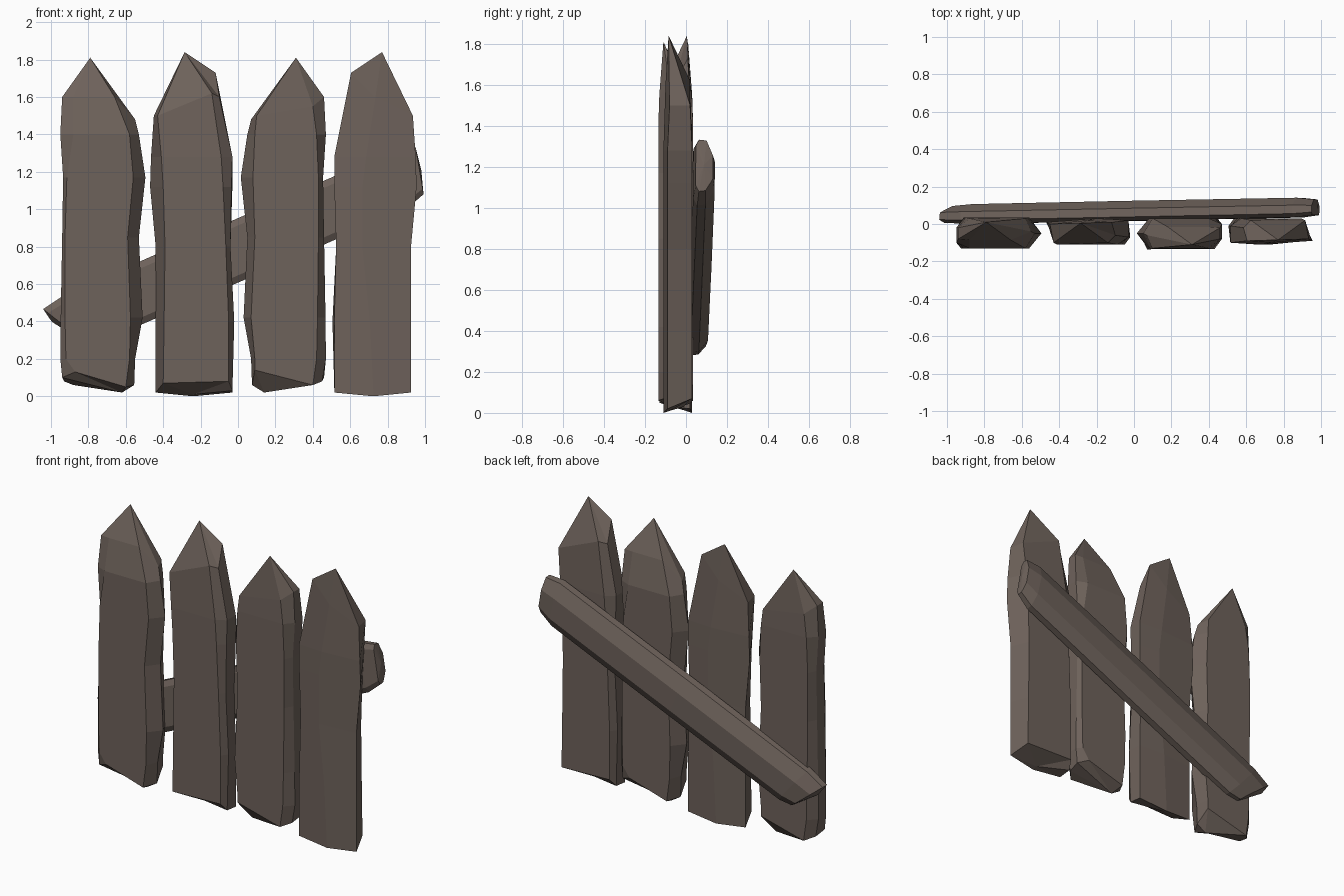
import bpy, bmesh, math

if "Cube" in bpy.data.objects:
    bpy.data.objects.remove(bpy.data.objects["Cube"])

wood = bpy.data.materials.new("wood")
wood.diffuse_color = (0.155, 0.122, 0.104, 1)
wood.use_nodes = True
wood.node_tree.nodes["Principled BSDF"].inputs["Base Color"].default_value = wood.diffuse_color


def loft(name, rings, start, end):
    """Skin a stack of rings and close both ends with a fan to a point."""
    bm = bmesh.new()
    loops = [[bm.verts.new(p) for p in r] for r in rings]
    n = len(loops[0])
    for a, b in zip(loops, loops[1:]):
        for i in range(n):
            j = (i + 1) % n
            bm.faces.new((a[i], a[j], b[j], b[i]))
    for ring, tip in ((loops[0], start), (loops[-1], end)):
        t = bm.verts.new(tip)
        for i in range(n):
            bm.faces.new((ring[i], ring[(i + 1) % n], t))
    bmesh.ops.recalc_face_normals(bm, faces=bm.faces)
    me = bpy.data.meshes.new(name)
    bm.to_mesh(me)
    bm.free()
    me.materials.append(wood)
    ob = bpy.data.objects.new(name, me)
    bpy.context.collection.objects.link(ob)
    return ob


def plank(name, ys, rows, start, tip, top_ys):
    """Rows are (height or heights, x per section point)."""
    rings = []
    for k, (z, xs) in enumerate(rows):
        zs = z if isinstance(z, tuple) else (z,) * len(xs)
        yy = top_ys if k == len(rows) - 1 else ys
        rings.append(list(zip(xs, yy, zs)))
    return loft(name, rings, start, tip)


def turned_copy(ob, name, sx, sy):
    """Same plank turned half a circle about the vertical."""
    c = ob.copy()
    c.name = name
    c.rotation_euler.z = math.pi
    c.location = (sx, sy, 0)
    bpy.context.collection.objects.link(c)


# Rounded plank, used first and third
a = plank("plank_1", (-.10, -.13, -.13, -.05, .035, .035, -.02), [
    ((.10, .13, .05, .06, .14, .06, .08), (-.94, -.87, -.60, -.555, -.57, -.88, -.93)),
    (.20, (-.95, -.92, -.58, -.55, -.57, -.90, -.95)),
    (.42, (-.948, -.925, -.575, -.51, -.55, -.905, -.948)),
    (.85, (-.94, -.925, -.59, -.53, -.57, -.91, -.94)),
    (1.17, (-.935, -.915, -.56, -.495, -.56, -.91, -.935)),
    (1.40, (-.95, -.88, -.58, -.53, -.57, -.90, -.95)),
    ((1.6, 1.6, 1.6, 1.48, 1.5, 1.55, 1.6), (-.94, -.88, -.66, -.55, -.58, -.88, -.94)),
], (-.62, -.05, .02), (-.79, .01, 1.81), (-.08, -.085, -.085, -.04, .03, .03, -.02))
turned_copy(a, "plank_3", -.48, -.10)

# Straight plank with a back ridge, used second and fourth
b = plank("plank_2", (.01, -.11, -.11, -.07, .02, .03), [
    ((.02, .07, .08, .03, .02, 0), (-.44, -.40, -.05, -.03, -.03, -.24)),
    (.40, (-.44, -.395, -.05, -.02, -.03, -.22)),
    (.80, (-.44, -.39, -.065, -.04, -.04, -.18)),
    (1.12, (-.47, -.40, -.08, -.035, -.03, -.18)),
    (1.28, (-.465, -.41, -.09, -.03, -.03, -.20)),
    ((1.5, 1.5, 1.62, 1.6, 1.73, 1.6), (-.45, -.43, -.14, -.10, -.12, -.25)),
], (-.24, 0, .01), (-.285, .005, 1.84), (0, -.10, -.10, -.06, .01, .02))
turned_copy(b, "plank_4", .485, -.08)

# Slanted brace behind the planks
c, s = math.cos(math.radians(23.7)), math.sin(math.radians(23.7))
section = [(-.155, .02), (-.15, .06), (-.08, .105), (.06, .105),
           (.15, .065), (.155, .02), (.12, 0), (-.12, 0)]


def brace_point(u, v, y):
    return (u * c - v * s, y + .018 * (u + 1), .78 + u * s + v * c)


rings = []
for u, skew, scale in ((-1.01, -.45, .85), (-.90, -.3, 1), (0, 0, 1.02),
                       (.96, .2, 1), (1.06, .2, .8)):
    rings.append([brace_point(u + skew * v, v * scale, .052 + (y - .052) * scale)
                  for v, y in section])
loft("brace", rings, brace_point(-1.065, .05, .05), brace_point(1.07, 0, .05))
